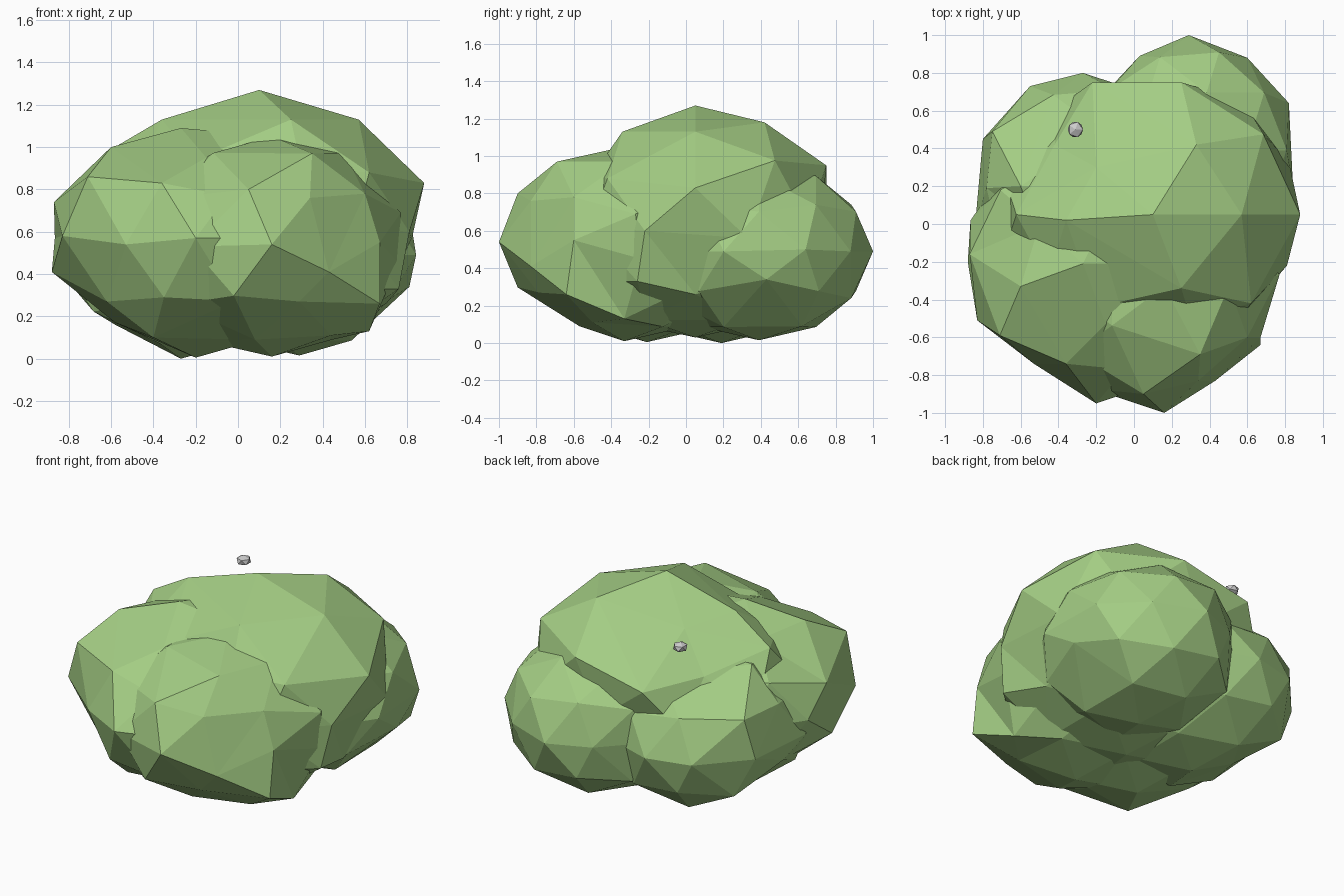
import bpy
from mathutils import Vector


def material(name, color):
    m = bpy.data.materials.new(name)
    m.diffuse_color = color
    return m


def blob(name, center, scale, pulls=(), sub=2, mat=None):
    """Faceted icosphere; each pull point drags the nearest vertex onto it."""
    bpy.ops.mesh.primitive_ico_sphere_add(subdivisions=sub, radius=1)
    ob = bpy.context.object
    ob.name = name
    c, s = Vector(center), Vector(scale)
    for v in ob.data.vertices:
        v.co = c + v.co * s
    original = [v.co.copy() for v in ob.data.vertices]
    for p in pulls:
        p = Vector(p)
        i = min(range(len(original)), key=lambda k: (original[k] - p).length)
        ob.data.vertices[i].co = p
    if mat:
        ob.data.materials.append(mat)
    return ob


green = material("leaf_green", (0.37, 0.61, 0.23, 1))

# Large crown clump
blob("crown_clump", (0.10, 0.05, 0.65), (0.85, 0.85, 0.62), [
    (0.88, 0.05, 0.83), (0.57, 0.05, 1.13), (0.33, 0.42, 1.18),
    (-0.20, 0.30, 1.08), (-0.36, 0.02, 1.13), (0.25, -0.34, 1.13),
    (-0.42, 0.42, 0.88), (-0.22, 0.75, 0.85), (0.25, 0.75, 0.95),
    (0.81, -0.22, 0.60), (0.82, 0.33, 0.56), (0.10, 0.72, 0.60),
    (-0.40, 0.62, 0.60), (0.58, 0.65, 0.65), (0.30, -0.50, 0.90),
    (-0.20, -0.44, 0.94), (0.62, -0.42, 0.88), (-0.45, -0.27, 0.93),
    (0.10, -0.65, 0.60), (0.76, -0.26, 0.33), (0.70, 0.05, 0.26),
    (-0.10, 0.58, 0.37), (0.55, -0.52, 0.62)], mat=green)

# Front left clump
blob("front_left_clump", (-0.20, -0.21, 0.57), (0.70, 0.74, 0.565), [
    (-0.71, -0.59, 0.86), (-0.83, -0.51, 0.58), (-0.88, -0.20, 0.41),
    (-0.87, -0.16, 0.74), (-0.35, -0.78, 0.29), (-0.40, -0.53, 0.10),
    (-0.53, -0.74, 0.54), (-0.58, -0.20, 0.17), (-0.62, -0.50, 0.27),
    (-0.27, -0.21, 1.09), (-0.60, -0.33, 1.00), (-0.15, -0.53, 0.95),
    (-0.05, -0.77, 0.77), (-0.36, -0.74, 0.83), (-0.50, 0.00, 0.97)],
    mat=green)

# Front right clump
blob("front_right_clump", (0.16, -0.33, 0.53), (0.65, 0.67, 0.52), [
    (0.16, -1.00, 0.54), (0.05, -0.90, 0.80), (0.35, -0.69, 0.97),
    (0.67, -0.64, 0.26), (0.43, -0.83, 0.41), (0.67, -0.60, 0.55),
    (0.77, -0.27, 0.69), (0.60, -0.60, 0.78), (0.34, -0.83, 0.76),
    (0.62, -0.33, 0.13), (0.08, -0.57, 0.09), (0.44, -0.50, 0.11),
    (0.29, -0.79, 0.27), (0.76, -0.24, 0.45)],
    mat=green)

# Back left clump
blob("back_left_clump", (-0.27, 0.19, 0.47), (0.60, 0.61, 0.47), [
    (-0.60, 0.20, 0.92), (-0.75, 0.49, 0.72), (-0.80, 0.17, 0.36),
    (-0.58, 0.19, 0.16), (-0.55, 0.73, 0.47), (-0.80, 0.45, 0.47)],
    mat=green)

# Back right clump
blob("back_right_clump", (0.29, 0.39, 0.49), (0.58, 0.61, 0.475), [
    (0.82, 0.64, 0.50), (0.03, 0.89, 0.49), (0.60, 0.88, 0.49),
    (0.81, 0.43, 0.34), (0.53, 0.62, 0.09)], mat=green)

# Small grey nugget hovering above the back left slope
blob("pebble", (-0.31, 0.50, 1.07), (0.045, 0.047, 0.032), sub=1)
